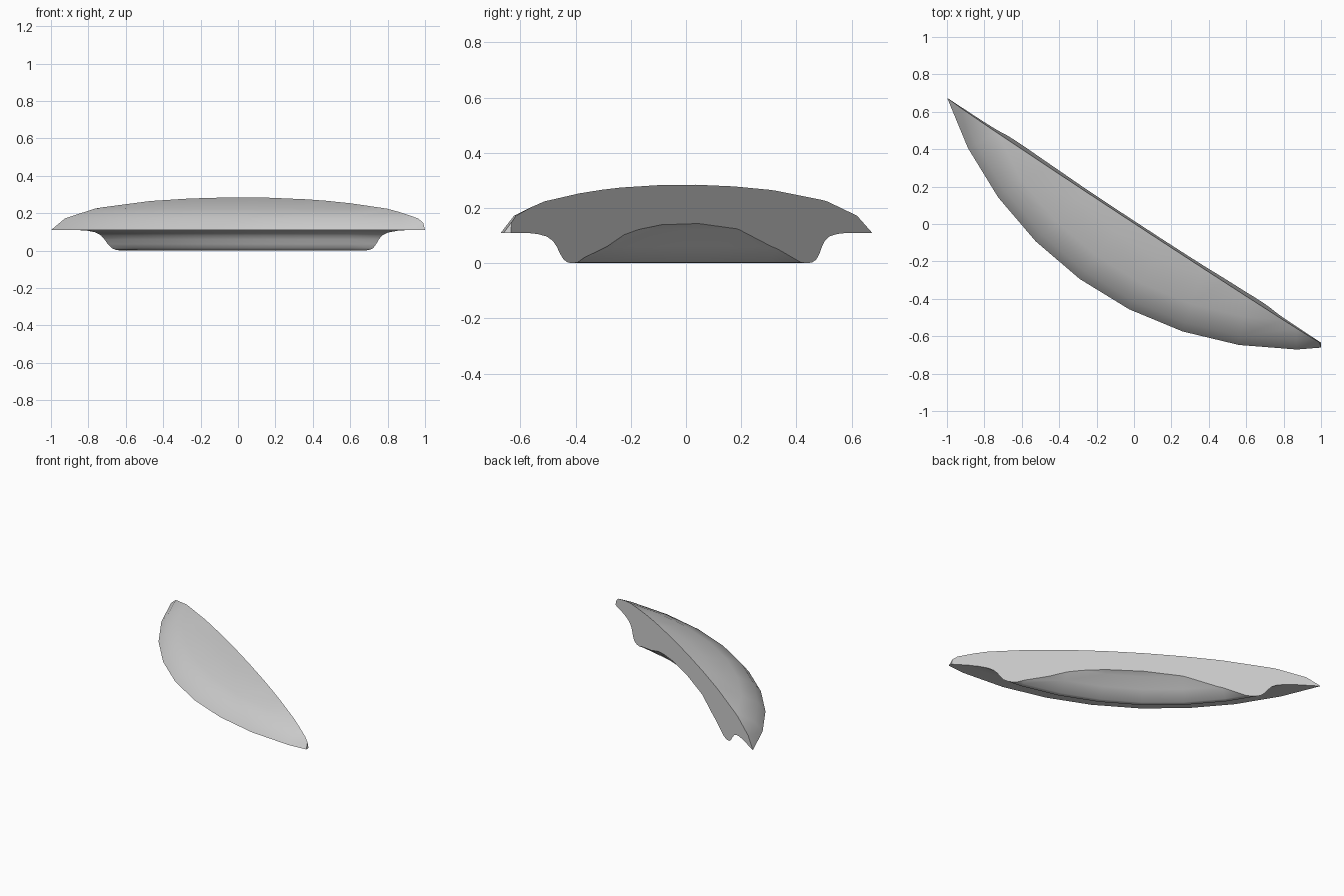
import bpy, bmesh
from math import radians, cos, sin
from mathutils import Vector, Matrix

if "Cube" in bpy.data.objects:
    bpy.data.objects.remove(bpy.data.objects["Cube"])

# cross-section of the whole dish as (radius, height), closed loop
PROFILE = [
    # domed top, centre side to rim
    (1.42, 0.306), (1.55, 0.287), (1.66, 0.266), (1.82, 0.224), (1.925, 0.172), (1.973, 0.11),
    # flat underside of the rim, then the foot ring
    (1.88, 0.11), (1.842, 0.106), (1.812, 0.097), (1.792, 0.081), (1.779, 0.06),
    (1.769, 0.035), (1.757, 0.013), (1.744, 0.003), (1.73, 0.0), (1.712, 0.003),
    # hollow inside
    (1.642, 0.06), (1.588, 0.122), (1.545, 0.149), (1.42, 0.172),
]
CENTRE = Vector((0.87, 1.302, 0))
STEP = radians(9)           # 40 sides per full turn
START, STEPS = radians(189), 11


def slice_and_cap(bm, point, normal):
    """Remove what lies beyond the plane and close the opening."""
    geom = bm.verts[:] + bm.edges[:] + bm.faces[:]
    cut = bmesh.ops.bisect_plane(bm, geom=geom, dist=1e-6, plane_co=point,
                                 plane_no=Vector(normal).normalized(), clear_outer=True)
    edges = [e for e in cut["geom_cut"] if isinstance(e, bmesh.types.BMEdge) and e.is_boundary]
    bmesh.ops.holes_fill(bm, edges=edges, sides=0)


# sweep the section around the dish centre
bm = bmesh.new()
verts = [bm.verts.new(CENTRE + Vector((r * cos(START), r * sin(START), z))) for r, z in PROFILE]
edges = [bm.edges.new((verts[i], verts[(i + 1) % len(verts)])) for i in range(len(verts))]
bmesh.ops.spin(bm, geom=verts + edges, cent=CENTRE, axis=(0, 0, 1),
               angle=STEP * STEPS, steps=STEPS, use_duplicate=False)

# long break across the dish, then the small chipped tip
slice_and_cap(bm, (-1, 0.675, 0.11), (0.548, 0.837, 0.08))
slice_and_cap(bm, (1, -0.64, 0.11), (1, 0, 0.25))
bmesh.ops.recalc_face_normals(bm, faces=bm.faces[:])

mesh = bpy.data.meshes.new("dish_fragment")
bm.to_mesh(mesh)
bm.free()
obj = bpy.data.objects.new("dish_fragment", mesh)
bpy.context.collection.objects.link(obj)
bpy.context.view_layer.objects.active = obj
obj.select_set(True)
bpy.ops.object.shade_smooth_by_angle(angle=radians(40))
